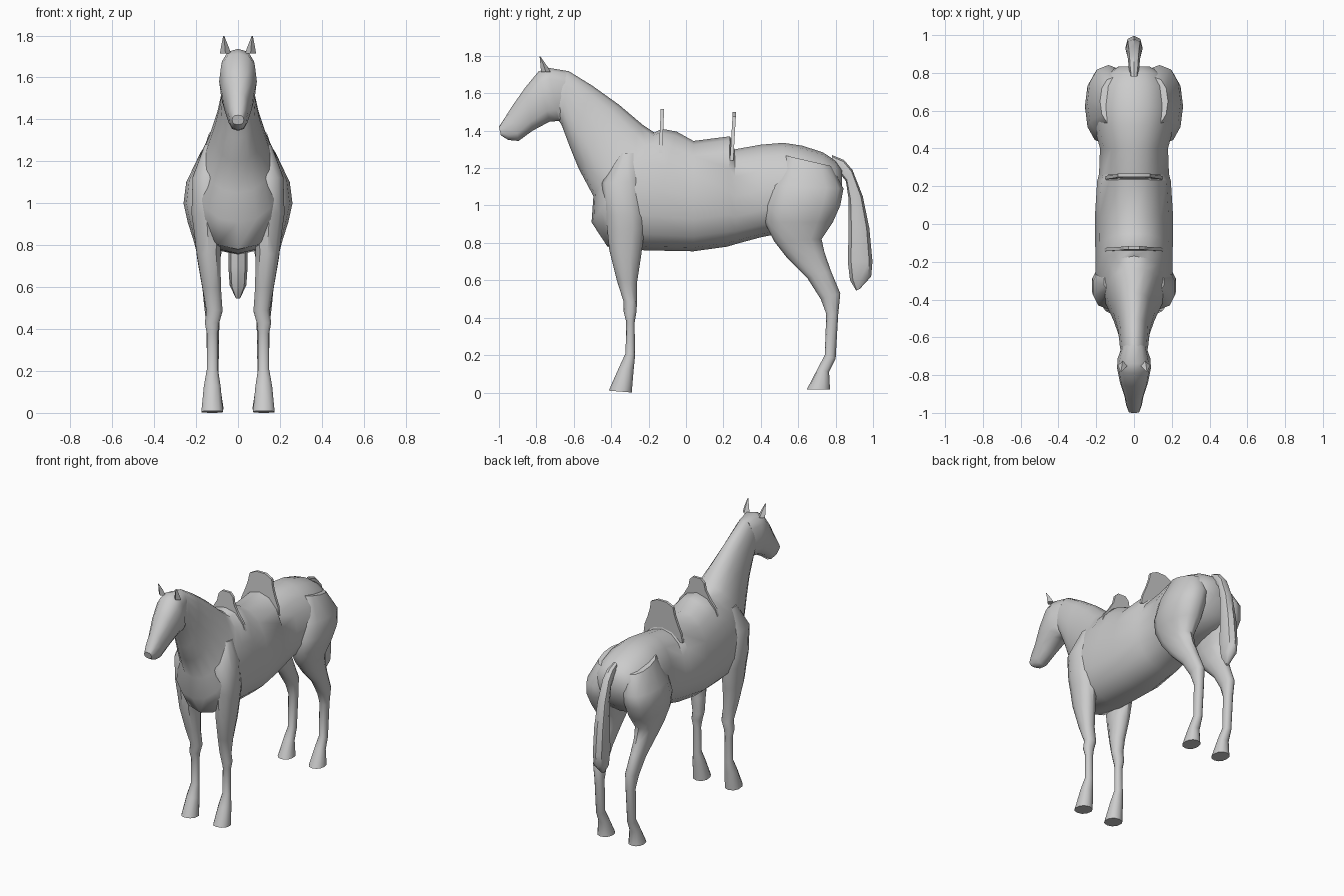
import bpy, bmesh
from math import sin, cos, pi, copysign, radians


def finish(name, bm, angle=42):
    bmesh.ops.recalc_face_normals(bm, faces=bm.faces)
    me = bpy.data.meshes.new(name)
    bm.to_mesh(me)
    bm.free()
    ob = bpy.data.objects.new(name, me)
    bpy.context.collection.objects.link(ob)
    bpy.ops.object.select_all(action='DESELECT')
    ob.select_set(True)
    bpy.context.view_layer.objects.active = ob
    bpy.ops.object.shade_smooth_by_angle(angle=radians(angle))
    return ob


def power(v, e):
    return copysign(abs(v) ** e, v)


def loft(name, rings, n=12, side=1, taper=0.0, e=0.9):
    """Rings are (y1, z1, y2, z2, x centre, half width): an oval spanning two side-view points."""
    bm = bmesh.new()
    loops = []
    for y1, z1, y2, z2, xc, w in rings:
        loop = []
        for i in range(n):
            t = 2 * pi * i / n
            c, s = power(cos(t), e), power(sin(t), e)
            x = xc + w * s * (1 - taper * c)
            loop.append(bm.verts.new((side * x, (y1 + y2) / 2 + c * (y1 - y2) / 2,
                                      (z1 + z2) / 2 + c * (z1 - z2) / 2)))
        loops.append(loop)
    for a, b in zip(loops, loops[1:]):
        for i in range(n):
            j = (i + 1) % n
            bm.faces.new((a[i], a[j], b[j], b[i]))
    bm.faces.new(loops[0])
    bm.faces.new(loops[-1])
    return finish(name, bm)


def saddle_plate(name, half, y_low, y_high):
    """Thin upright bow from a half outline of (x, z), slightly tilted."""
    bm = bmesh.new()
    z0, z1 = half[-1][1], half[0][1]
    outline = half + [(-x, z) for x, z in reversed(half)]
    vs = [bm.verts.new((x, y_low + (y_high - y_low) * (z - z0) / (z1 - z0), z)) for x, z in outline]
    f = bm.faces.new(vs)
    r = bmesh.ops.extrude_face_region(bm, geom=[f])
    moved = [v for v in r['geom'] if isinstance(v, bmesh.types.BMVert)]
    bmesh.ops.translate(bm, verts=moved, vec=(0, 0.018, 0))
    return finish(name, bm, 30)


# Head, overlapping the top of the neck
head = [(-1.0, 1.42, -.99, 1.375, 0, .028), (-.965, 1.475, -.95, 1.35, 0, .042),
        (-.93, 1.53, -.895, 1.345, 0, .05), (-.86, 1.63, -.82, 1.40, 0, .074),
        (-.79, 1.715, -.73, 1.448, 0, .09), (-.74, 1.737, -.68, 1.452, 0, .086),
        (-.64, 1.72, -.665, 1.44, 0, .066)]
loft("head", head, 12, e=0.8)

# Neck and trunk in one run, from poll to rump
trunk = [(-.70, 1.72, -.69, 1.47, 0, .065), (-.63, 1.72, -.665, 1.43, 0, .075),
         (-.5, 1.64, -.62, 1.31, 0, .084), (-.36, 1.54, -.575, 1.20, 0, .11),
         (-.23, 1.43, -.495, 1.05, 0, .155), (-.17, 1.39, -.505, .91, 0, .19),
         (-.13, 1.41, -.42, .78, 0, .205), (-.05, 1.395, -.22, .76, 0, .205),
         (.04, 1.345, .04, .755, 0, .207), (.235, 1.37, .22, .78, 0, .195),
         (.26, 1.30, .27, .795, 0, .185), (.40, 1.325, .40, .83, 0, .18),
         (.52, 1.335, .5, .85, 0, .21), (.62, 1.32, .62, .88, 0, .21),
         (.73, 1.285, .73, .91, 0, .19), (.80, 1.24, .79, .97, 0, .15),
         (.835, 1.19, .835, 1.07, 0, .08)]
loft("trunk_and_neck", trunk, 16, taper=0.12)

# Legs, run from shoulder or hip down to hoof
front_leg = [(-.36, 1.28, -.25, 1.28, .11, .05), (-.45, 1.12, -.23, 1.13, .14, .08),
             (-.43, .95, -.22, .95, .15, .075), (-.42, .86, -.22, .88, .145, .068),
             (-.41, .76, -.24, .73, .14, .058), (-.37, .6, -.263, .58, .125, .046),
             (-.335, .49, -.262, .48, .112, .04), (-.333, .43, -.265, .43, .124, .036),
             (-.32, .38, -.275, .37, .122, .027), (-.323, .21, -.272, .2, .122, .028),
             (-.36, .13, -.28, .12, .123, .042), (-.413, .01, -.29, 0, .123, .054)]
hind_leg = [(.52, 1.27, .78, 1.21, .10, .08), (.45, 1.11, .842, 1.09, .135, .112),
            (.42, 1.0, .825, 1.0, .147, .113), (.42, .91, .785, .91, .143, .097),
            (.47, .81, .725, .82, .14, .07), (.54, .72, .74, .75, .137, .053),
            (.65, .61, .775, .65, .13, .043), (.72, .5, .825, .53, .124, .038),
            (.75, .42, .814, .42, .12, .031), (.742, .2, .80, .18, .12, .027),
            (.705, .13, .765, .11, .12, .036), (.645, .015, .77, .015, .12, .052)]
ear = [(-.775, 1.715, -.725, 1.715, .06, .026), (-.778, 1.75, -.742, 1.745, .063, .018),
       (-.783, 1.798, -.778, 1.796, .068, .003)]
for side, tag in ((1, "left"), (-1, "right")):
    loft("front_leg_" + tag, front_leg, 10, side)
    loft("hind_leg_" + tag, hind_leg, 12, side)
    loft("ear_" + tag, ear, 4, side, e=1)

# Tail
tail = [(.78, 1.27, .79, 1.20, 0, .02), (.845, 1.243, .815, 1.18, 0, .028),
        (.89, 1.19, .855, 1.13, 0, .032), (.945, 1.05, .87, 1.03, 0, .038),
        (.98, .88, .87, .88, 0, .045), (.997, .7, .865, .7, 0, .046),
        (.99, .62, .877, .6, 0, .04), (.93, .555, .91, .545, 0, .012)]
loft("tail", tail, 8)

# Saddle bows
saddle_plate("saddle_front_bow", [(.03, 1.515), (.055, 1.49), (.065, 1.44), (.10, 1.38),
                                  (.14, 1.33), (.155, 1.28)], -.145, -.135)
saddle_plate("saddle_rear_bow", [(.035, 1.50), (.085, 1.475), (.095, 1.42), (.115, 1.36),
                                 (.14, 1.30), (.15, 1.24)], .235, .25)
